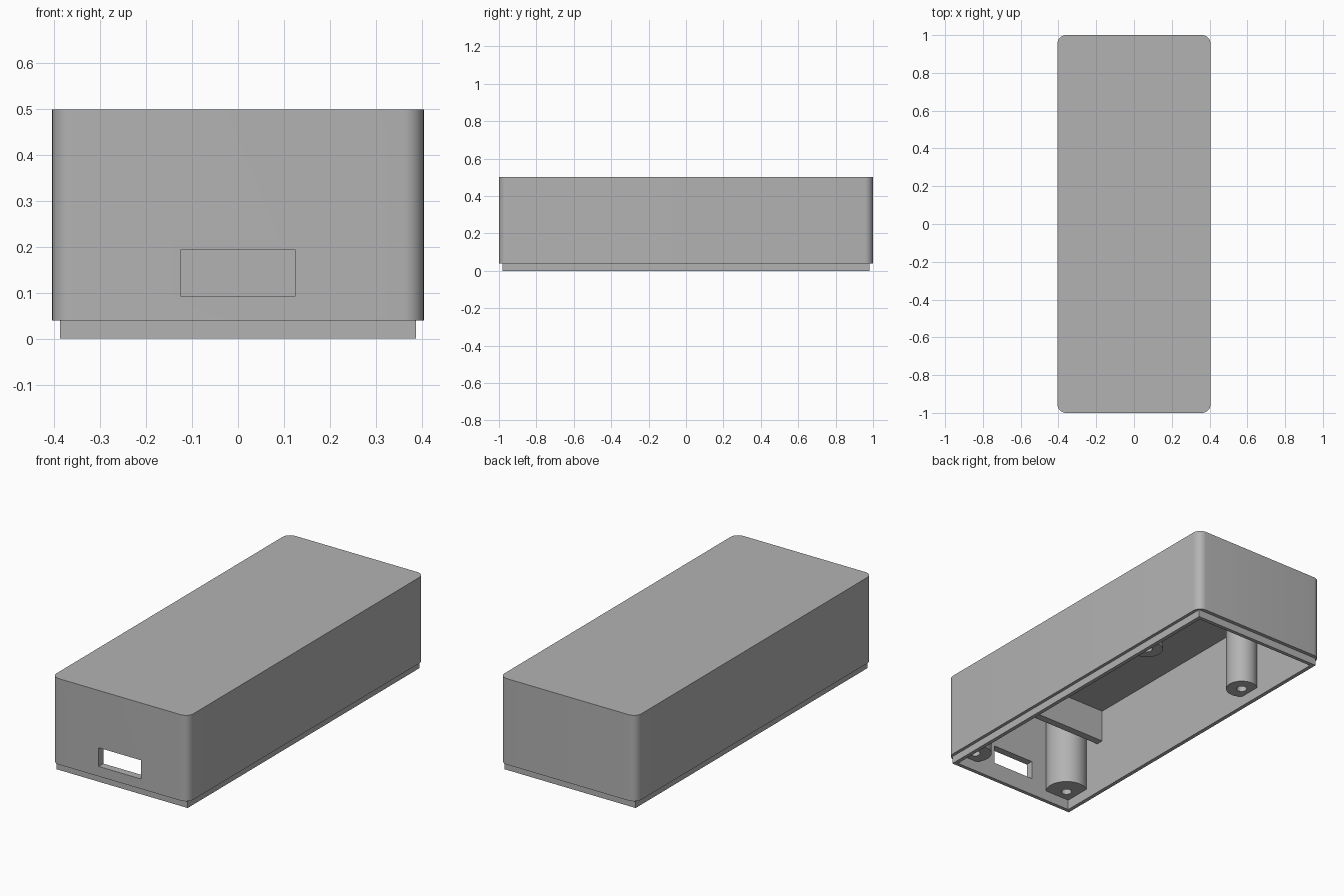
import bpy, bmesh, math

cube = bpy.data.objects.get("Cube")
if cube:
    bpy.data.objects.remove(cube, do_unlink=True)

grey = bpy.data.materials.new("plain grey")
grey.use_nodes = True
colour = (0.45, 0.45, 0.45, 1)
grey.diffuse_color = colour
grey.node_tree.nodes["Principled BSDF"].inputs["Base Color"].default_value = colour


def finish(name, bm):
    mesh = bpy.data.meshes.new(name)
    bm.to_mesh(mesh)
    bm.free()
    mesh.materials.append(grey)
    ob = bpy.data.objects.new(name, mesh)
    bpy.context.collection.objects.link(ob)
    return ob


def box(name, x, y, z, radius=0):
    """Box from (min, max) pairs, with optional rounded upright edges."""
    bm = bmesh.new()
    bmesh.ops.create_cube(bm, size=1)
    for v in bm.verts:
        v.co = [r[0] if c < 0 else r[1] for c, r in zip(v.co, (x, y, z))]
    if radius:
        upright = [e for e in bm.edges
                   if abs(e.verts[0].co.z - e.verts[1].co.z) > 0.01]
        bmesh.ops.bevel(bm, geom=upright, offset=radius, segments=8,
                        profile=0.5, affect='EDGES')
    return finish(name, bm)


def cylinder(name, x, y, z0, z1, radius, sides=48):
    bm = bmesh.new()
    bmesh.ops.create_cone(bm, cap_ends=True, segments=sides, radius1=radius,
                          radius2=radius, depth=z1 - z0)
    bmesh.ops.translate(bm, verts=bm.verts, vec=(x, y, (z0 + z1) / 2))
    return finish(name, bm)


def combine(ob, other, operation, keep=False):
    mod = ob.modifiers.new("combine", 'BOOLEAN')
    mod.operation = operation
    mod.solver = 'EXACT'
    mod.object = other
    bpy.context.view_layer.objects.active = ob
    bpy.ops.object.modifier_apply(modifier=mod.name)
    if not keep:
        bpy.data.objects.remove(other, do_unlink=True)


def smooth(ob):
    bpy.ops.object.select_all(action='DESELECT')
    ob.select_set(True)
    bpy.context.view_layer.objects.active = ob
    bpy.ops.object.shade_smooth_by_angle(angle=math.radians(30))


WALL_X, WALL_Y, CEILING = 0.367, 0.96, 0.46

# Hollow housing with a stepped lip round the open underside
cavity = box("cavity_cutter", (-WALL_X, WALL_X), (-WALL_Y, WALL_Y), (-0.1, CEILING))
housing = box("housing", (-0.405, 0.405), (-1, 1), (0.04, 0.5), radius=0.045)
lip = box("lip", (-0.388, 0.388), (-0.98, 0.98), (0, 0.1))
combine(housing, lip, 'UNION')
combine(housing, cavity, 'DIFFERENCE', keep=True)

# Connector opening in the front wall
opening = box("opening_cutter", (-0.125, 0.125), (-1.1, -0.9), (0.093, 0.193))
combine(housing, opening, 'DIFFERENCE')
smooth(housing)

# Screw posts, trimmed to the inner walls and bored from below
posts = {
    "front_left_post": (0.305, -0.9, 0.085),
    "front_right_post": (-0.305, -0.9, 0.106),
    "back_left_post": (0.315, 0.48, 0.08),
    "back_right_post": (-0.315, 0.48, 0.08),
}
for name, (x, y, radius) in posts.items():
    post = cylinder(name, x, y, 0.055, 0.6, radius)
    combine(post, cavity, 'INTERSECT', keep=True)
    bore = cylinder("bore_cutter", x, y, -0.1, 0.4, 0.026, sides=32)
    combine(post, bore, 'DIFFERENCE')
    smooth(post)

# Cross rib hanging from the ceiling
box("cross_rib", (-WALL_X, WALL_X), (-0.73, -0.69), (0.285, CEILING))

bpy.data.objects.remove(cavity, do_unlink=True)
